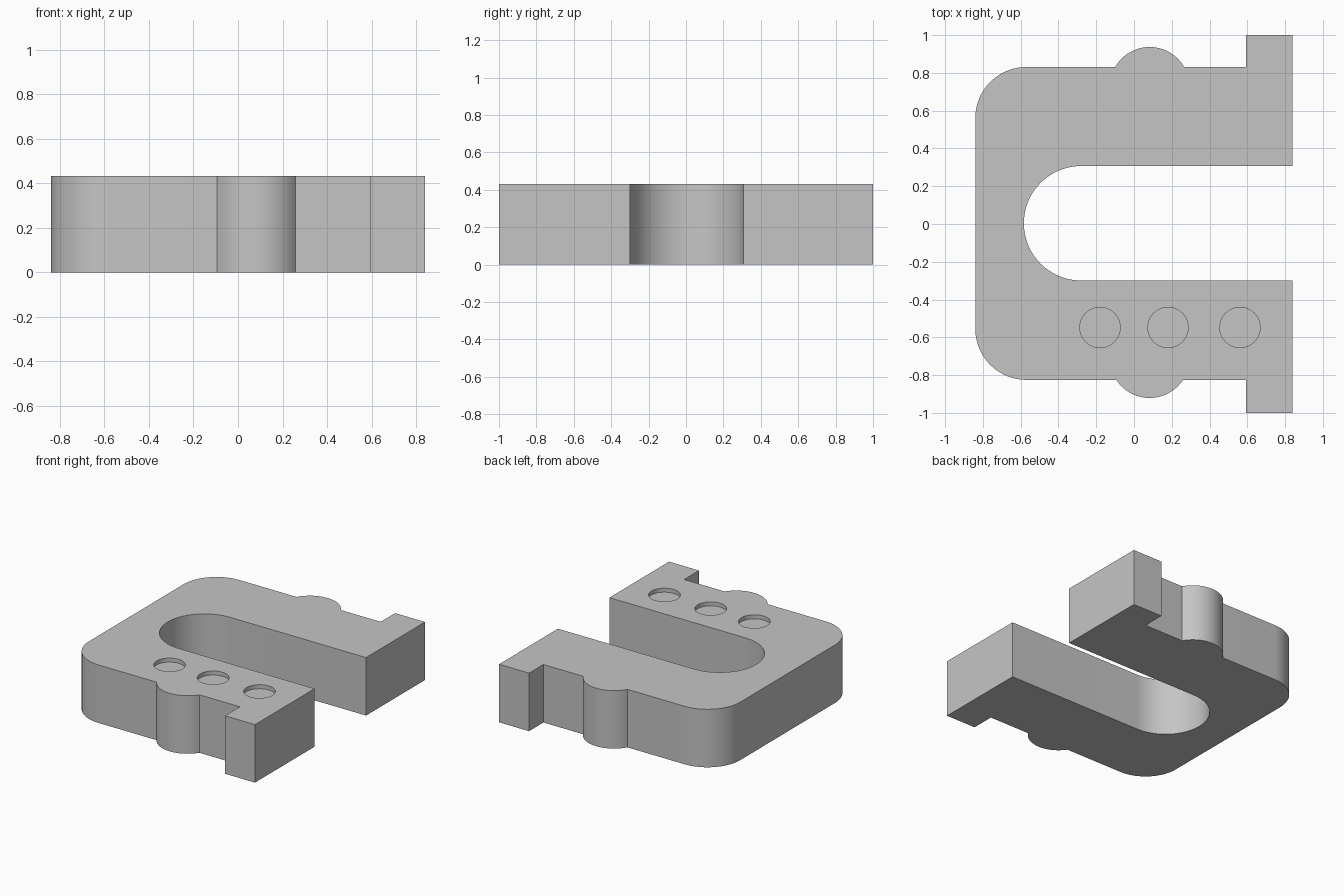
import bpy, bmesh
from math import sin, cos, radians, asin, degrees

default = bpy.data.objects.get("Cube")
if default:
    bpy.data.objects.remove(default, do_unlink=True)

HEIGHT = 0.432
LEFT, RIGHT = -0.84, 0.84
BACK, FRONT = 0.831, -0.825
CORNER = 0.27
SLOT_Y, SLOT_R = 0.004, 0.303
TAB_X = 0.593
BUMP_X, BUMP_R = 0.083, 0.21

grey = bpy.data.materials.new("plain_grey")
grey.use_nodes = True
grey.diffuse_color = (0.56, 0.56, 0.56, 1)
grey.node_tree.nodes["Principled BSDF"].inputs["Base Color"].default_value = (0.56, 0.56, 0.56, 1)


def arc(cx, cy, r, start, end, steps=24):
    """Points along a circular arc, angles in degrees."""
    angles = [radians(start + (end - start) * i / steps) for i in range(steps + 1)]
    return [(cx + r * cos(a), cy + r * sin(a)) for a in angles]


def prism(name, outline, z0, z1):
    """Extrude a flat outline between two heights."""
    bm = bmesh.new()
    base = bm.faces.new([bm.verts.new((x, y, z0)) for x, y in outline])
    top = bmesh.ops.extrude_face_region(bm, geom=[base])
    moved = [v for v in top["geom"] if isinstance(v, bmesh.types.BMVert)]
    bmesh.ops.translate(bm, vec=(0, 0, z1 - z0), verts=moved)
    bmesh.ops.recalc_face_normals(bm, faces=bm.faces[:])
    mesh = bpy.data.meshes.new(name)
    bm.to_mesh(mesh)
    bm.free()
    mesh.materials.append(grey)
    obj = bpy.data.objects.new(name, mesh)
    bpy.context.collection.objects.link(obj)
    return obj


def bump(edge_y, centre_y, side):
    """Rounded bulge on an outer edge, running anticlockwise."""
    a = degrees(asin((edge_y - centre_y) * side / BUMP_R))
    if side > 0:
        return arc(BUMP_X, centre_y, BUMP_R, a, 180 - a)
    return arc(BUMP_X, centre_y, BUMP_R, 180 + a, 360 - a)


# Horseshoe body outline, anticlockwise from the front tab
outline = [(TAB_X, FRONT), (TAB_X, -1), (RIGHT, -1), (RIGHT, SLOT_Y - SLOT_R)]
outline += arc(-0.28, SLOT_Y, SLOT_R, 270, 90, 40)
outline += [(RIGHT, SLOT_Y + SLOT_R), (RIGHT, 1), (TAB_X, 1), (TAB_X, BACK)]
outline += bump(BACK, 0.727, 1)
outline += arc(LEFT + CORNER, BACK - CORNER, CORNER, 90, 180)
outline += arc(LEFT + CORNER, FRONT + CORNER, CORNER, 180, 270)
outline += bump(FRONT, -0.711, -1)
body = prism("horseshoe_body", outline, 0, HEIGHT)

# Shallow round recesses in the top of the front arm
for i, x in enumerate((-0.18, 0.18, 0.561)):
    circle = arc(x, -0.548, 0.107, 0, 360, 48)[:-1]
    cutter = prism(f"recess_cutter_{i + 1}", circle, HEIGHT - 0.03, HEIGHT + 0.1)
    cutter.hide_render = True
    cutter.hide_viewport = True
    cutter.display_type = "WIRE"
    cut = body.modifiers.new(f"recess_{i + 1}", "BOOLEAN")
    cut.operation = "DIFFERENCE"
    cut.solver = "EXACT"
    cut.object = cutter

# Apply the recesses, remove the cutters and smooth the curved walls
bpy.ops.object.select_all(action="DESELECT")
body.select_set(True)
bpy.context.view_layer.objects.active = body
cutters = [m.object for m in body.modifiers]
for name in [m.name for m in body.modifiers]:
    bpy.ops.object.modifier_apply(modifier=name)
for cutter in cutters:
    bpy.data.objects.remove(cutter, do_unlink=True)
bpy.ops.object.shade_smooth_by_angle(angle=radians(30))
